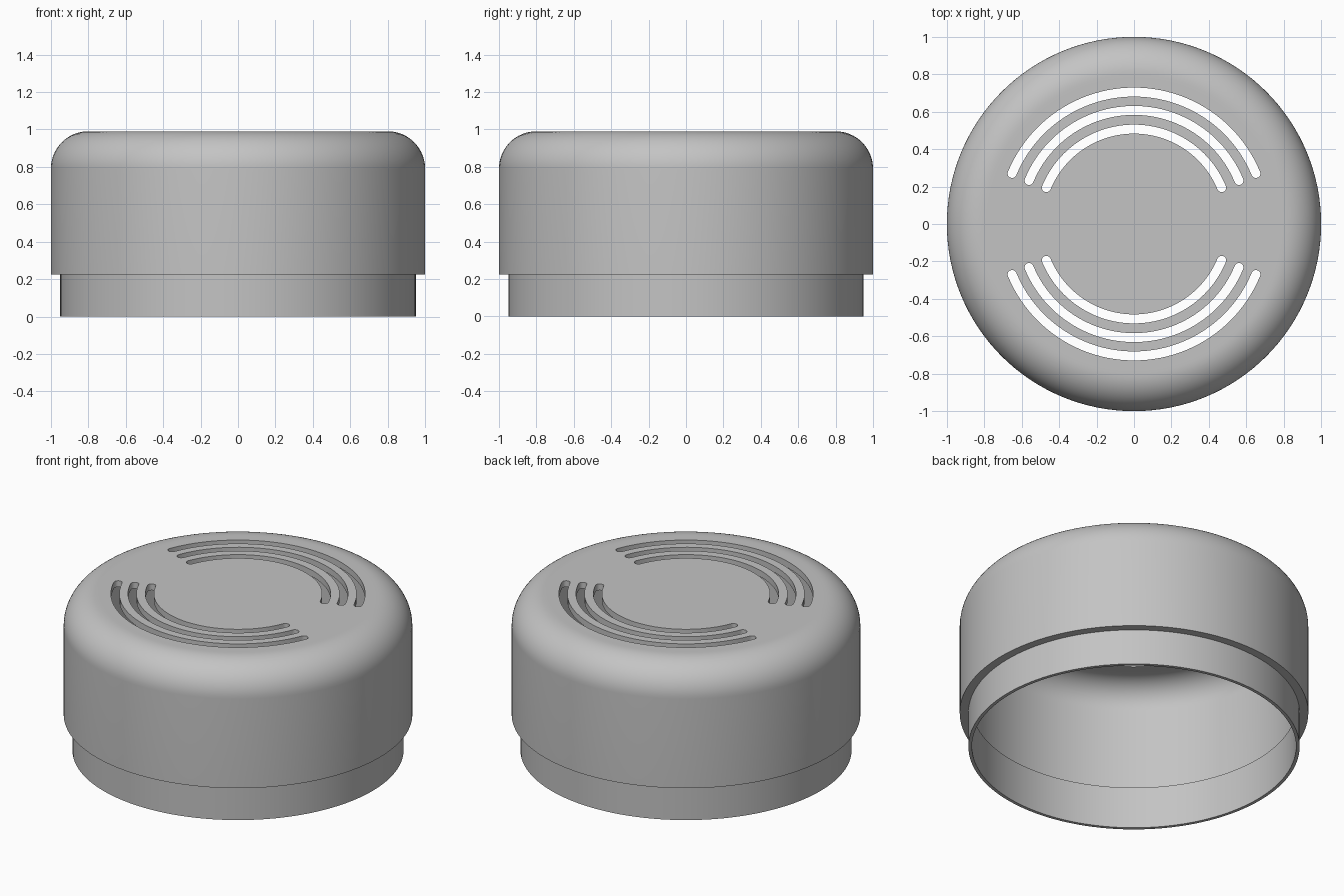
import bpy, bmesh, math
from math import cos, sin, pi, radians

cube = bpy.data.objects.get("Cube")
if cube:
    bpy.data.objects.remove(cube, do_unlink=True)

SEGMENTS = 128
TOP = 0.99
WALL = 0.04

grey = bpy.data.materials.new("plain grey")
grey.use_nodes = True
colour = (0.55, 0.55, 0.55, 1)
grey.diffuse_color = colour
grey.node_tree.nodes["Principled BSDF"].inputs["Base Color"].default_value = colour


def make_object(name, bm):
    bmesh.ops.recalc_face_normals(bm, faces=bm.faces[:])
    mesh = bpy.data.meshes.new(name)
    bm.to_mesh(mesh)
    bm.free()
    mesh.materials.append(grey)
    obj = bpy.data.objects.new(name, mesh)
    bpy.context.collection.objects.link(obj)
    return obj


def arc(cx, cy, radius, start, end, steps):
    """Points along a circular arc, angles in radians."""
    angles = [start + (end - start) * i / steps for i in range(steps + 1)]
    return [(cx + radius * cos(a), cy + radius * sin(a)) for a in angles]


def make_cap():
    """Hollow turned shell with a rounded shoulder and a stepped-in lip."""
    shoulder, fillet = 0.8, 0.2
    outside = [(shoulder - 0.02, TOP)]
    outside += arc(shoulder, TOP - fillet, fillet, pi / 2, 0, 16)
    lip = [(1.0, 0.225), (0.95, 0.225), (0.95, 0), (0.93, 0),
           (0.93, 0.265), (1 - WALL, 0.265)]
    inside = arc(shoulder, TOP - fillet, fillet - WALL, 0, pi / 2, 16)
    inside.append((shoulder - 0.02, TOP - WALL))

    bm = bmesh.new()
    verts = [bm.verts.new((r, 0, z)) for r, z in outside + lip + inside]
    edges = [bm.edges.new(pair) for pair in zip(verts, verts[1:])]
    bmesh.ops.spin(bm, geom=verts + edges, cent=(0, 0, 0), axis=(0, 0, 1),
                   angle=2 * pi, steps=SEGMENTS, use_duplicate=False)
    bmesh.ops.remove_doubles(bm, verts=bm.verts[:], dist=0.0001)
    # Flat discs closing the top, outside and inside
    bmesh.ops.holes_fill(bm, edges=[e for e in bm.edges if e.is_boundary], sides=0)
    return make_object("vented_cap", bm)


def make_slot_cutters():
    """Three concentric round-ended arc slots, on both halves of the top."""
    half_width, margin = 0.024, radians(22.5)
    bm = bmesh.new()
    for turn in (0, pi):
        a, b = turn + margin, turn + pi - margin
        for radius in (0.705, 0.607, 0.507):
            outline = arc(0, 0, radius + half_width, a, b, 48)
            outline += arc(radius * cos(b), radius * sin(b), half_width, b, b + pi, 10)[1:-1]
            outline += arc(0, 0, radius - half_width, b, a, 48)
            outline += arc(radius * cos(a), radius * sin(a), half_width, a + pi, a + 2 * pi, 10)[1:-1]
            face = bm.faces.new([bm.verts.new((x, y, TOP - 0.1)) for x, y in outline])
            raised = bmesh.ops.extrude_face_region(bm, geom=[face])["geom"]
            bmesh.ops.translate(bm, vec=(0, 0, 0.2), verts=[
                v for v in raised if isinstance(v, bmesh.types.BMVert)])
    cutter = make_object("slot_cutter", bm)
    cutter.hide_render = True
    return cutter


cap = make_cap()
cutter = make_slot_cutters()

# Cut the vents through the top
cut = cap.modifiers.new("vent slots", 'BOOLEAN')
cut.operation = 'DIFFERENCE'
cut.solver = 'EXACT'
cut.object = cutter

bpy.ops.object.select_all(action='DESELECT')
cap.select_set(True)
bpy.context.view_layer.objects.active = cap
bpy.ops.object.modifier_apply(modifier=cut.name)
bpy.data.objects.remove(cutter, do_unlink=True)
bpy.ops.object.shade_smooth_by_angle(angle=radians(30))
